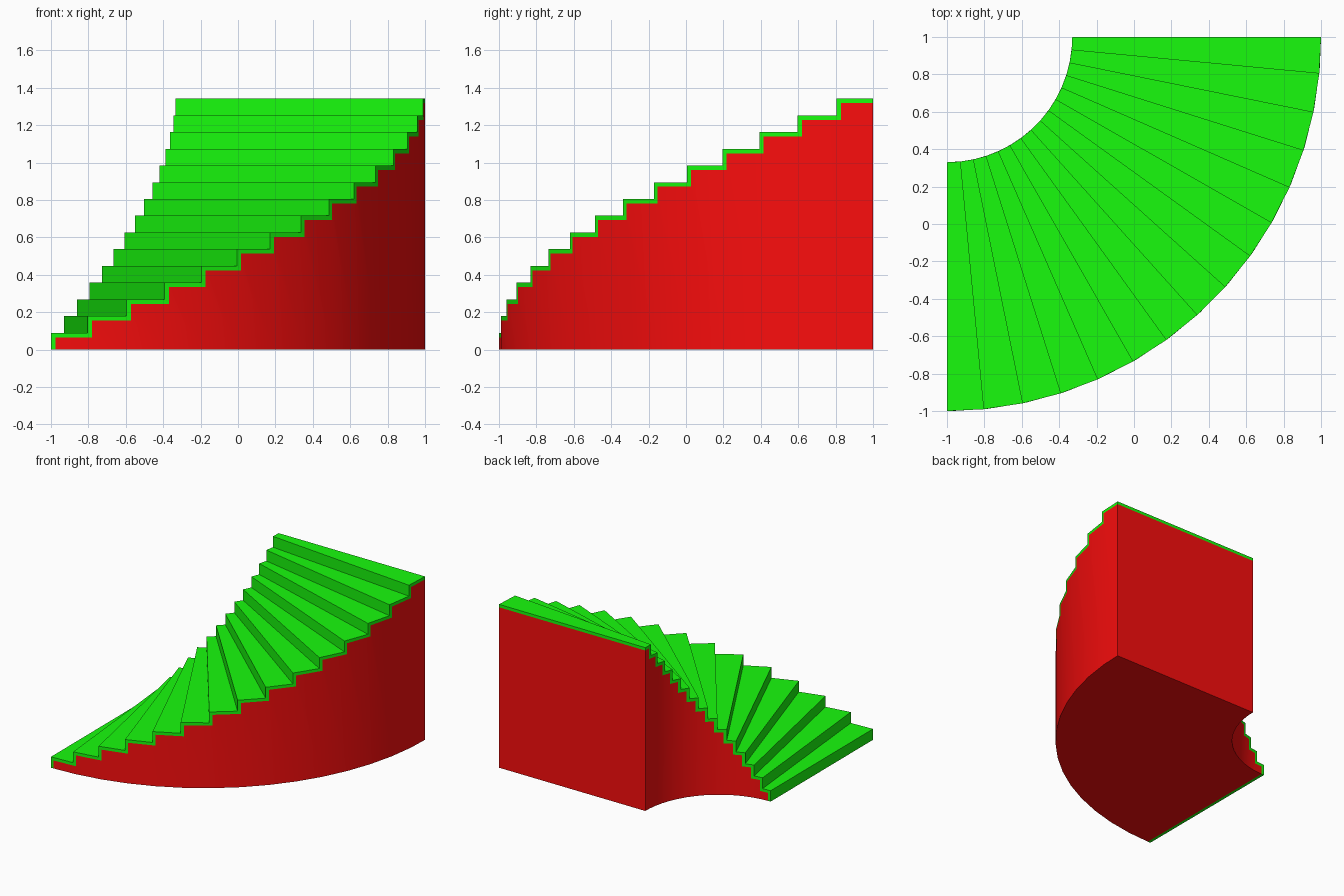
import bpy, bmesh, math

if "Cube" in bpy.data.objects:
    bpy.data.objects.remove(bpy.data.objects["Cube"])

N = 15                     # steps in the quarter turn
H = 1.342 / N              # rise per step
T = 0.024                  # thickness of the green covering
R_IN, R_OUT = 0.67, 2.0


def station(k, shift, outer):
    """Plan position on riser line k, moved 'shift' along the walking direction."""
    a = math.radians(90 * k / N)
    t = a
    if outer and 0 < k < N:
        t -= math.radians(0.4) * math.cos(2 * a)
    r = R_OUT if outer else R_IN
    return (-1 + r * math.sin(t) + shift * math.cos(a),
            1 - r * math.cos(t) + shift * math.sin(a))


def pair(bm, k, shift, z):
    """Inner and outer vertex of a cross line."""
    return [bm.verts.new((*station(k, shift, o), z)) for o in (False, True)]


def finish(bm, name, color, smooth=False):
    bmesh.ops.recalc_face_normals(bm, faces=bm.faces)
    me = bpy.data.meshes.new(name)
    bm.to_mesh(me)
    bm.free()
    ob = bpy.data.objects.new(name, me)
    bpy.context.collection.objects.link(ob)
    mat = bpy.data.materials.new(name + "_colour")
    mat.diffuse_color = color
    mat.use_nodes = True
    mat.node_tree.nodes["Principled BSDF"].inputs["Base Color"].default_value = mat.diffuse_color
    me.materials.append(mat)
    if smooth:
        bpy.context.view_layer.objects.active = ob
        ob.select_set(True)
        bpy.ops.object.shade_smooth_by_angle(angle=math.radians(30))
        ob.select_set(False)


# Stepped profiles: top of the covering, and its underside
top, under = [], []
for k in range(N):
    top += [(k, 0, k * H), (k, 0, (k + 1) * H)]
    under += [(k, T, max(k * H - T, 0)), (k, T, (k + 1) * H - T)]
top.append((N, 0, N * H))
under.append((N, 0, N * H - T))

# Green treads and risers: one folded band
bm = bmesh.new()
up = [pair(bm, *p) for p in top]
lo = [pair(bm, *p) for p in under]
for i in range(len(up) - 1):
    for row in (up, lo):
        bm.faces.new((row[i][0], row[i][1], row[i + 1][1], row[i + 1][0]))
    for s in (0, 1):
        bm.faces.new((up[i][s], up[i + 1][s], lo[i + 1][s], lo[i][s]))
for i in (0, -1):
    bm.faces.new((up[i][0], up[i][1], lo[i][1], lo[i][0]))
finish(bm, "treads_and_risers", (0.009, 0.96, 0.004, 1))

# Red solid base below the covering
bm = bmesh.new()
lo = [pair(bm, *p) for p in under]
base = [lo[0]] + [pair(bm, k, T if k < N else 0, 0) for k in range(1, N + 1)]
for i in range(len(lo) - 1):
    bm.faces.new((lo[i][0], lo[i][1], lo[i + 1][1], lo[i + 1][0]))
for k in range(N):
    a, b = base[k], base[k + 1]
    bm.faces.new((a[0], a[1], b[1], b[0]))
    for s in (0, 1):
        side = [a[s], b[s], lo[2 * k + 2][s], lo[2 * k + 1][s]]
        if k:
            side.append(lo[2 * k][s])
        bm.faces.new(side)
bm.faces.new((base[N][0], base[N][1], lo[-1][1], lo[-1][0]))
finish(bm, "stair_base", (0.96, 0.004, 0.004, 1), smooth=True)
